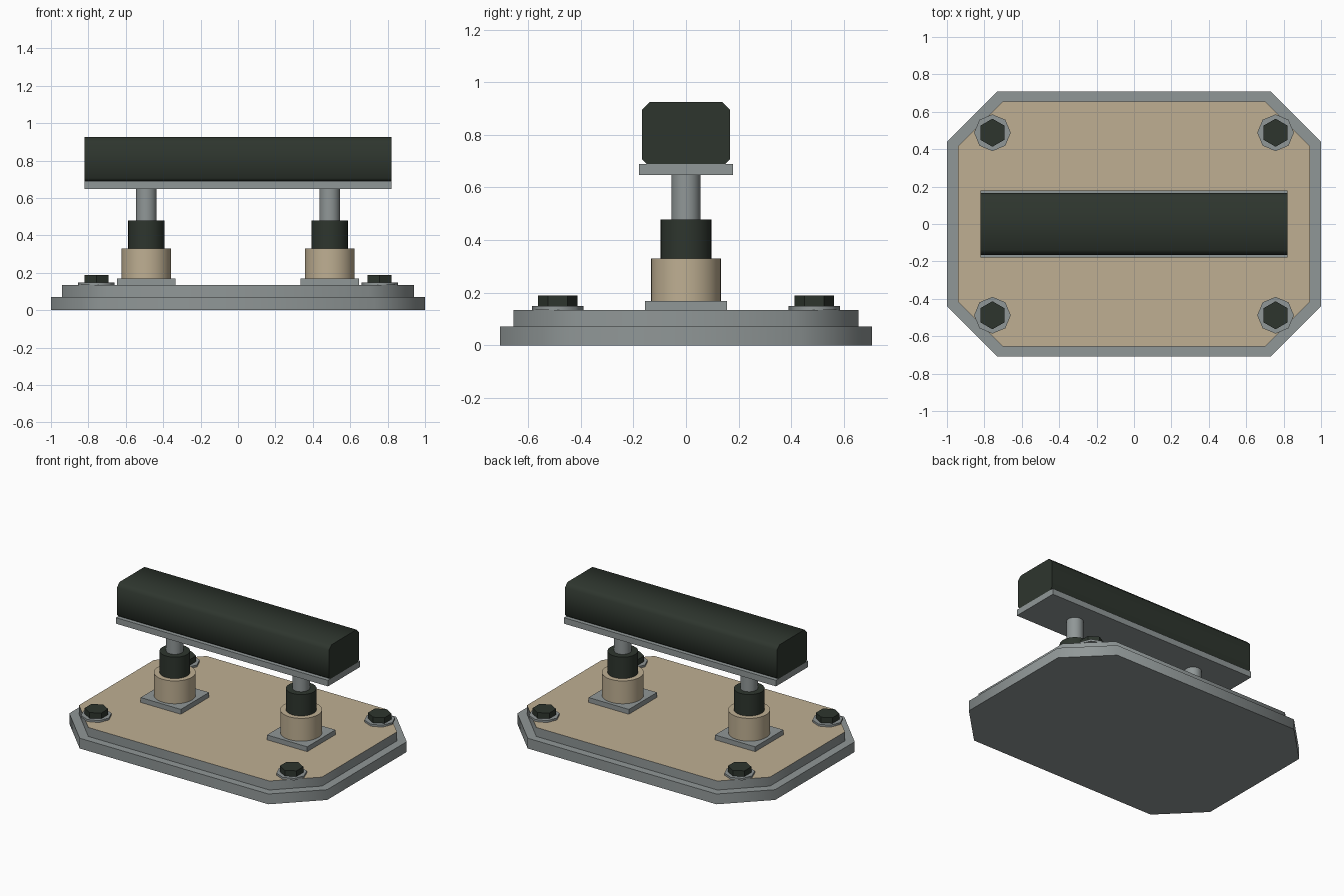
import bpy
import bmesh
from math import cos, sin, pi, radians

cube = bpy.data.objects.get("Cube")
if cube:
    bpy.data.objects.remove(cube, do_unlink=True)


def material(name, rgb):
    mat = bpy.data.materials.new(name)
    mat.use_nodes = True
    mat.diffuse_color = (*rgb, 1)
    mat.node_tree.nodes["Principled BSDF"].inputs["Base Color"].default_value = (*rgb, 1)
    return mat


GREY = material("steel grey", (0.28, 0.31, 0.31))
TAN = material("sand tan", (0.52, 0.43, 0.29))
DARK = material("dark green", (0.027, 0.036, 0.027))


def prism(name, outline, start, end, mat, axis="z", top_mat=None):
    """Extrude a closed outline from start to end along z, or (y, z) along x."""
    bm = bmesh.new()
    place = (lambda a, b, h: (a, b, h)) if axis == "z" else (lambda a, b, h: (h, a, b))
    face = bm.faces.new([bm.verts.new(place(a, b, start)) for a, b in outline])
    new = bmesh.ops.extrude_face_region(bm, geom=[face])["geom"]
    shift = place(0, 0, end - start)
    bmesh.ops.translate(bm, vec=shift, verts=[v for v in new if isinstance(v, bmesh.types.BMVert)])
    bmesh.ops.recalc_face_normals(bm, faces=bm.faces[:])
    mesh = bpy.data.meshes.new(name)
    mesh.materials.append(mat)
    if top_mat:
        mesh.materials.append(top_mat)
        for f in bm.faces:
            f.material_index = int(f.normal.z > 0.9)
    bm.to_mesh(mesh)
    bm.free()
    mesh.shade_smooth()
    mesh.set_sharp_from_angle(angle=radians(50))
    obj = bpy.data.objects.new(name, mesh)
    bpy.context.collection.objects.link(obj)
    return obj


def cut_rectangle(w, h, low_cut, high_cut, cy=0):
    """Rectangle of half sizes w, h with chamfered lower and upper corners."""
    a, b = low_cut, high_cut
    return [(-w + a, cy - h), (w - a, cy - h), (w, cy - h + a), (w, cy + h - b),
            (w - b, cy + h), (-w + b, cy + h), (-w, cy + h - b), (-w, cy - h + a)]


def rectangle(w, h, cx=0, cy=0):
    return [(cx - w, cy - h), (cx + w, cy - h), (cx + w, cy + h), (cx - w, cy + h)]


def ring(radius, sides, cx, cy, turn=0.0):
    return [(cx + radius * cos(2 * pi * i / sides + turn),
             cy + radius * sin(2 * pi * i / sides + turn)) for i in range(sides)]


# Stepped base with a tan deck
prism("base_plate", cut_rectangle(1.0, 0.708, 0.268, 0.268), 0, 0.072, GREY)
prism("deck_plate", cut_rectangle(0.942, 0.655, 0.24, 0.24), 0.072, 0.135, GREY, top_mat=TAN)

# Corner bolts with washers
for sx, side in ((-1, "right"), (1, "left")):
    for sy, end in ((-1, "front"), (1, "back")):
        x, y = sx * 0.757, sy * 0.488
        prism(f"washer_{end}_{side}", ring(0.098, 8, x, y), 0.135, 0.149, GREY)
        prism(f"bolt_{end}_{side}", ring(0.075, 6, x, y, pi / 2), 0.149, 0.189, DARK)

    # Telescoping support post
    x = sx * 0.49
    prism(f"foot_plate_{side}", rectangle(0.156, 0.156, x), 0.135, 0.169, GREY)
    prism(f"lower_collar_{side}", ring(0.133, 32, x, 0), 0.169, 0.329, TAN)
    prism(f"upper_collar_{side}", ring(0.097, 32, x, 0), 0.329, 0.479, DARK)
    prism(f"rod_{side}", ring(0.055, 32, x, 0), 0.479, 0.648, GREY)

# Carrier strip and chamfered pad
prism("carrier_strip", rectangle(0.178, 0.021, 0, 0.669), -0.822, 0.822, GREY, "x")
prism("bar_pad", cut_rectangle(0.167, 0.1175, 0.016, 0.029, 0.8075), -0.822, 0.822, DARK, "x")
